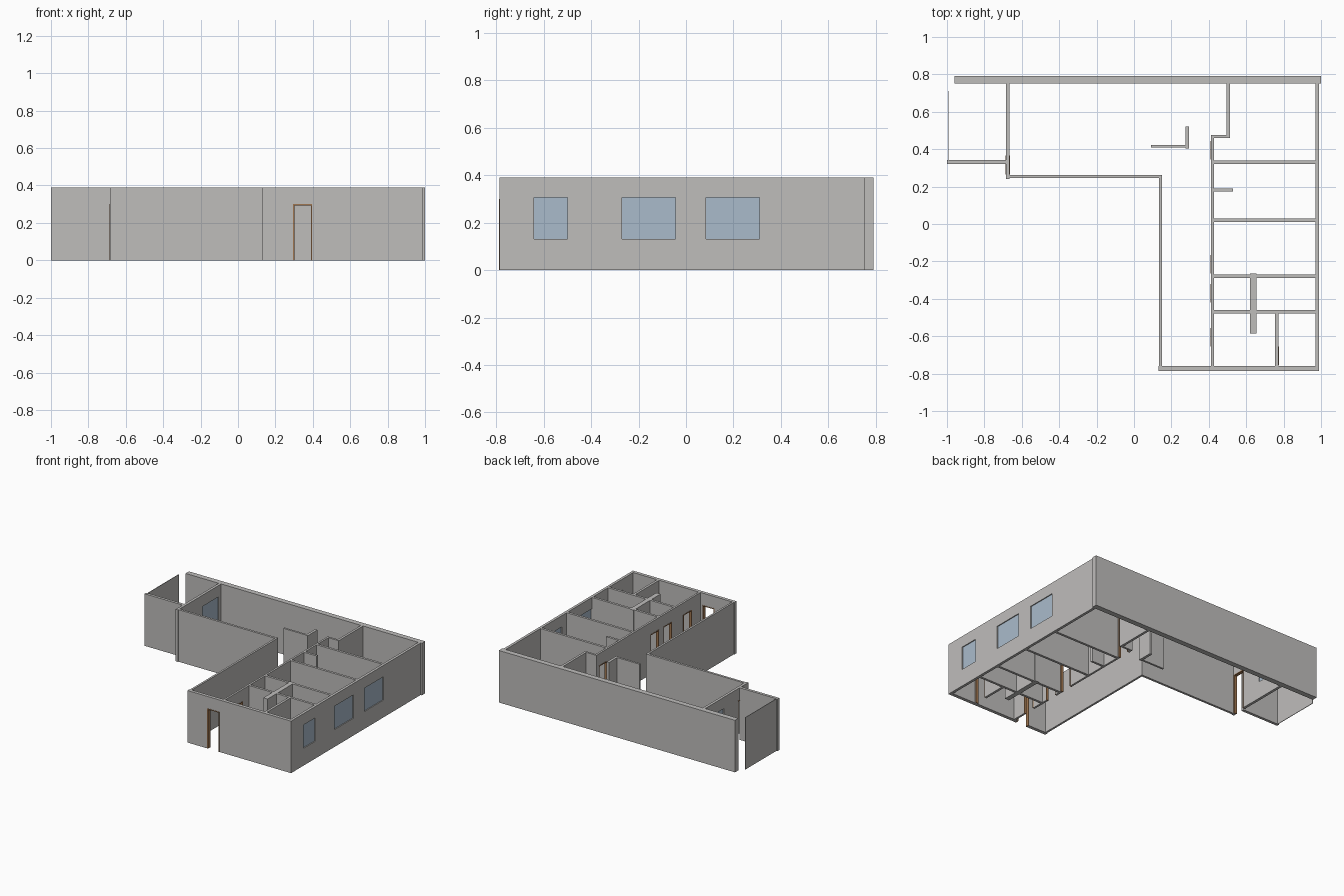
import bpy
import bmesh
from mathutils import Vector

cube = bpy.data.objects.get("Cube")
if cube:
    bpy.data.objects.remove(cube, do_unlink=True)

HEIGHT = 0.39
DOOR_TOP = 0.30
SILL, HEAD = 0.13, 0.305


def material(name, colour):
    mat = bpy.data.materials.new(name)
    mat.use_nodes = True
    mat.diffuse_color = (*colour, 1)
    mat.node_tree.nodes["Principled BSDF"].inputs["Base Color"].default_value = (*colour, 1)
    return mat


PLASTER = material("grey plaster", (0.52, 0.51, 0.50))
WOOD = material("brown wood", (0.35, 0.18, 0.08))
GLASS = material("blue glass", (0.40, 0.50, 0.60))


def slab(name, axis, span, depth, low, high, mat, holes=()):
    """Upright slab running along an axis, with rectangular holes (start, end, bottom, top)."""
    cuts = sorted({*span, *(v for h in holes for v in h[:2])})
    levels = sorted({low, high, *(v for h in holes for v in h[2:])})

    def point(a, d, z):
        return Vector((a, d, z) if axis == "x" else (d, a, z))

    bm = bmesh.new()
    grid = {(a, z): bm.verts.new(point(a, depth[0], z)) for a in cuts for z in levels}
    for a, b in zip(cuts, cuts[1:]):
        for z, t in zip(levels, levels[1:]):
            if not any(h[0] < (a + b) / 2 < h[1] and h[2] < (z + t) / 2 < h[3] for h in holes):
                bm.faces.new([grid[k] for k in ((a, z), (b, z), (b, t), (a, t))])
    made = bmesh.ops.extrude_face_region(bm, geom=bm.faces[:])["geom"]
    moved = [g for g in made if isinstance(g, bmesh.types.BMVert)]
    bmesh.ops.translate(bm, verts=moved, vec=point(0, depth[1] - depth[0], 0))
    bmesh.ops.delete(bm, geom=[v for v in bm.verts if not v.link_faces], context="VERTS")
    bmesh.ops.recalc_face_normals(bm, faces=bm.faces[:])
    mesh = bpy.data.meshes.new(name)
    bm.to_mesh(mesh)
    bm.free()
    mesh.materials.append(mat)
    obj = bpy.data.objects.new(name, mesh)
    bpy.context.collection.objects.link(obj)


def wall(name, axis, span, depth, doors=(), windows=()):
    """Full-height wall with framed doorways and glazed windows."""
    holes = [(a, b, 0, DOOR_TOP) for a, b in doors] + [(a, b, SILL, HEAD) for a, b in windows]
    slab(name, axis, span, depth, 0, HEIGHT, PLASTER, holes)
    middle = sum(depth) / 2
    for i, (a, b) in enumerate(doors):
        rim = 0.006
        slab(f"{name}_door_frame_{i + 1}", axis, (a, b), (depth[0] - 0.002, depth[1] + 0.002),
             0, DOOR_TOP, WOOD, [(a + rim, b - rim, 0, DOOR_TOP - rim)])
    for i, (a, b) in enumerate(windows):
        slab(f"{name}_window_{i + 1}", axis, (a, b), (middle - 0.003, middle + 0.003),
             SILL, HEAD, GLASS)


# Outer walls
wall("north_wall", "x", (-0.96, 1.0), (0.75, 0.79))
wall("east_wall", "y", (-0.76, 0.75), (0.97, 0.99),
     windows=[(-0.64, -0.50), (-0.27, -0.045), (0.085, 0.31)])
wall("south_wall", "x", (0.13, 0.99), (-0.785, -0.76), doors=[(0.295, 0.395)])
wall("corridor_outer_wall", "y", (-0.76, 0.245), (0.135, 0.15))
wall("hall_front_wall", "x", (-0.665, 0.15), (0.245, 0.262))
wall("hall_west_wall", "y", (0.24, 0.75), (-0.685, -0.665),
     doors=[(0.265, 0.365)], windows=[(0.53, 0.72)])

# Porch at the west end
wall("porch_front_wall", "x", (-1.0, -0.685), (0.322, 0.343))
wall("porch_thin_screen", "y", (0.343, 0.71), (-0.992, -0.988))

# Corridor and room walls
wall("corridor_inner_wall", "y", (-0.76, 0.475), (0.412, 0.427),
     doors=[(-0.655, -0.555), (-0.42, -0.32), (-0.265, -0.165), (0.345, 0.445)])
wall("store_step_wall", "x", (0.427, 0.495), (0.46, 0.475))
wall("store_side_wall", "y", (0.46, 0.75), (0.495, 0.513))
for number, y in enumerate((0.33, 0.02, -0.28, -0.47)):
    wall(f"room_divider_{number + 1}", "x", (0.427, 0.97), (y - 0.009, y + 0.009))
wall("short_stub_wall", "x", (0.427, 0.53), (0.173, 0.19))
wall("thick_partition", "y", (-0.585, -0.265), (0.62, 0.655))
wall("small_room_wall", "y", (-0.76, -0.479), (0.755, 0.773), doors=[(-0.755, -0.655)])

# Freestanding screen in the hall
wall("hall_screen_long", "x", (0.09, 0.278), (0.408, 0.423))
wall("hall_screen_short", "y", (0.405, 0.52), (0.275, 0.295))
